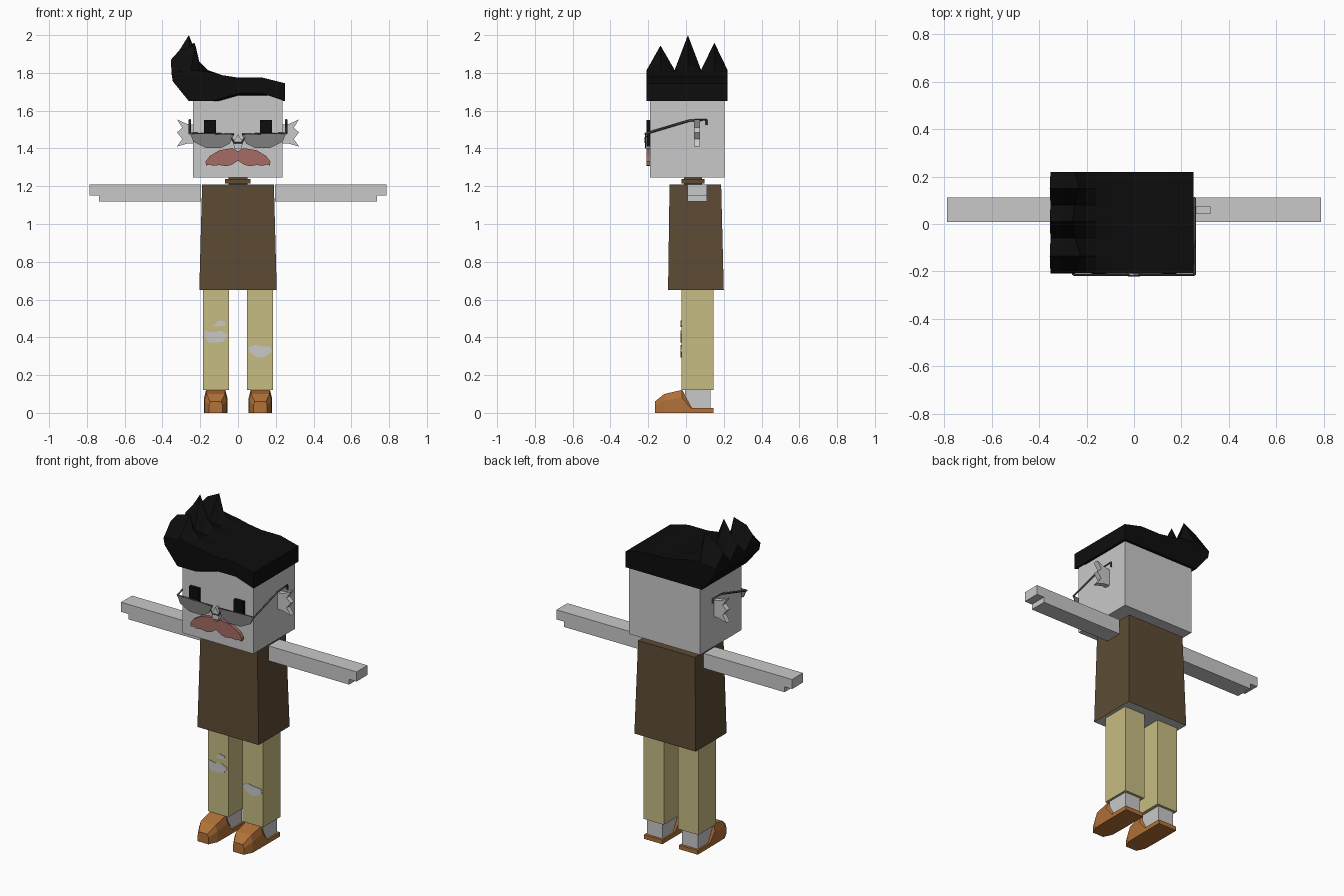
import bpy
import bmesh

if "Cube" in bpy.data.objects:
    bpy.data.objects.remove(bpy.data.objects["Cube"], do_unlink=True)


def material(name, *rgb):
    mat = bpy.data.materials.new(name)
    mat.use_nodes = True
    color = (*rgb, 1)
    mat.diffuse_color = color
    mat.node_tree.nodes["Principled BSDF"].inputs["Base Color"].default_value = color
    return mat


SKIN = material("pale grey skin", .584, .584, .584)
BLACK = material("black hair", .004, .004, .004)
BROWN = material("brown cloth", .107, .07, .034)
KHAKI = material("khaki trousers", .571, .503, .223)
LEATHER = material("orange leather", .445, .165, .04)
PINK = material("dusty red moustache", .376, .15, .127)
LENS = material("grey lens", .21, .21, .21)
FRAME = material("dark grey frame", .07, .07, .07)


def loft(name, sections, mat):
    """Join equal closed loops into one capped solid."""
    bm = bmesh.new()
    rings = [[bm.verts.new(p) for p in s] for s in sections]
    n = len(rings[0])
    for a, b in zip(rings, rings[1:]):
        for i in range(n):
            j = (i + 1) % n
            bm.faces.new((a[i], a[j], b[j], b[i]))
    bm.faces.new(rings[0])
    bm.faces.new(rings[-1])
    bmesh.ops.recalc_face_normals(bm, faces=bm.faces)
    mesh = bpy.data.meshes.new(name)
    bm.to_mesh(mesh)
    bm.free()
    mesh.materials.append(mat)
    obj = bpy.data.objects.new(name, mesh)
    bpy.context.collection.objects.link(obj)
    return obj


def rect(x, y, z):
    return [(x[0], y[0], z), (x[1], y[0], z), (x[1], y[1], z), (x[0], y[1], z)]


def box(name, x, y, z, mat):
    return loft(name, [rect(x, y, z[0]), rect(x, y, z[1])], mat)


def plate(name, outline, y, mat, side=1):
    """Extrude an x-z outline along y."""
    return loft(name, [[(side * px, d, pz) for px, pz in outline] for d in y], mat)


def wire(name, points, mat, radius=.006):
    curve = bpy.data.curves.new(name, 'CURVE')
    curve.dimensions = '3D'
    curve.bevel_depth = radius
    curve.bevel_resolution = 0
    curve.use_fill_caps = True
    spline = curve.splines.new('POLY')
    spline.points.add(len(points) - 1)
    for p, co in zip(spline.points, points):
        p.co = (*co, 1)
    curve.materials.append(mat)
    obj = bpy.data.objects.new(name, curve)
    bpy.context.collection.objects.link(obj)


# Head, neck and coat
box("head", (-.238, .236), (-.19, .205), (1.245, 1.7), SKIN)
box("neck", (-.05, .05), (-.01, .085), (1.2, 1.25), BROWN)
box("collar", (-.068, .066), (-.025, .097), (1.215, 1.237), BROWN)
coat = loft("coat", [rect((-.205, .205), (-.095, .2), .65),
                     rect((-.19, .19), (-.087, .186), 1.21)], BROWN)
coat.data.materials.append(SKIN)
for face in coat.data.polygons:
    if face.normal.z < -.9:
        face.material_index = 1

# Hair: swept profile along y, rising to a spike at every other station
TOP = [(.25, 1.65), (.25, 1.745), (.13, 1.775), (0, 1.775), (-.085, 1.788)]
VALLEY = [(-.16, 1.805), (-.2, 1.81), (-.25, 1.815), (-.3, 1.81), (-.352, 1.795)]
SPIKE = [(-.16, 1.815), (-.205, 1.86), None, (-.31, 1.92), (-.355, 1.87)]
TIPS = {1: (-.225, 1.945), 3: (-.26, 2.0), 5: (-.23, 1.96)}
stations = []
for i, y in enumerate((-.208, -.135, -.06, .01, .08, .15, .22)):
    crest = [p or TIPS[i] for p in SPIKE] if i in TIPS else VALLEY
    arch = 1.69 if i == 0 else 1.65
    under = [(-.345, 1.755), (-.26, 1.65), (-.14, 1.65), (0, arch), (.13, arch)]
    stations.append([(x, y, z) for x, z in TOP + crest + under])
loft("hair", stations, BLACK)

# Nose and spectacle bridge
plate("nose", [(0, 1.475), (.025, 1.435), (.02, 1.4), (-.02, 1.4), (-.025, 1.435)],
      (-.216, -.185), SKIN)
wire("bridge", [(-.04, -.214, 1.465), (-.02, -.217, 1.43),
                (.02, -.217, 1.43), (.04, -.214, 1.465)], FRAME, .004)

# Full moustache from a half outline
half = [(.03, 1.402), (.1, 1.39), (.15, 1.36), (.172, 1.33), (.168, 1.31),
        (.15, 1.315), (.135, 1.308), (.1, 1.312), (.06, 1.306), (.03, 1.315)]
mirrored = [(-x, z) for x, z in reversed(half)]
plate("moustache", [(0, 1.385)] + half + [(0, 1.335)] + mirrored,
      (-.21, -.185), PINK)

# Paired parts
for side, label in ((1, "left"), (-1, "right")):
    def span(a, b):
        return sorted((side * a, side * b))

    box(label + "_eye", span(.117, .18), (-.21, -.185), (1.41, 1.55), BLACK)
    plate(label + "_lens", [(.02, 1.472), (.255, 1.48), (.235, 1.435), (.17, 1.402),
                            (.09, 1.402), (.045, 1.425)], (-.217, -.212), LENS, side)
    wire(label + "_rim", [(side * .02, -.215, 1.475), (side * .255, -.215, 1.48)],
         FRAME, .004)
    wire(label + "_temple", [(side * .255, y, z) for y, z in
                             ((-.215, 1.478), (.02, 1.548), (.108, 1.552), (.108, 1.525))],
         FRAME)
    plate(label + "_ear", [(.23, 1.427), (.27, 1.425), (.323, 1.41), (.295, 1.45),
                           (.323, 1.485), (.295, 1.51), (.323, 1.553), (.27, 1.53),
                           (.23, 1.525)], (.042, .073), SKIN, side)
    plate(label + "_arm", [(.197, 1.118), (.737, 1.118), (.737, 1.15), (.787, 1.15),
                           (.787, 1.208), (.197, 1.208)], (.008, .112), SKIN, side)

    # Leg, foot and shoe
    box(label + "_trouser_leg", span(.047, .184), (-.025, .145), (.12, .655), KHAKI)
    box(label + "_foot", span(.065, .17), (-.005, .13), (.02, .13), SKIN)
    box(label + "_heel_sole", span(.056, .18), (.03, .145), (0, .025), LEATHER)
    shoe = []
    for y, w, h in ((-.165, .036, .06), (-.115, .06, .1), (-.02, .062, .122),
                    (.035, .062, .022)):
        ring = [(-w, 0), (w, 0), (w, h * .65), (w * .82, h), (-w * .82, h), (-w, h * .65)]
        shoe.append([(side * .118 + x, y, z) for x, z in ring])
    loft(label + "_shoe", shoe, LEATHER)

# Torn patches in the trousers
TEARS = {
    "small_tear": [(-.128, .462), (-.105, .488), (-.07, .482), (-.068, .463), (-.115, .456)],
    "right_knee_tear": [(-.18, .435), (-.13, .425), (-.095, .435), (-.052, .415),
                        (-.08, .375), (-.155, .372), (-.175, .4)],
    "left_knee_tear": [(.052, .345), (.085, .36), (.125, .352), (.172, .35),
                       (.178, .325), (.145, .298), (.105, .293), (.068, .315)],
}
for name, outline in TEARS.items():
    plate(name, outline, (-.028, -.022), SKIN)
